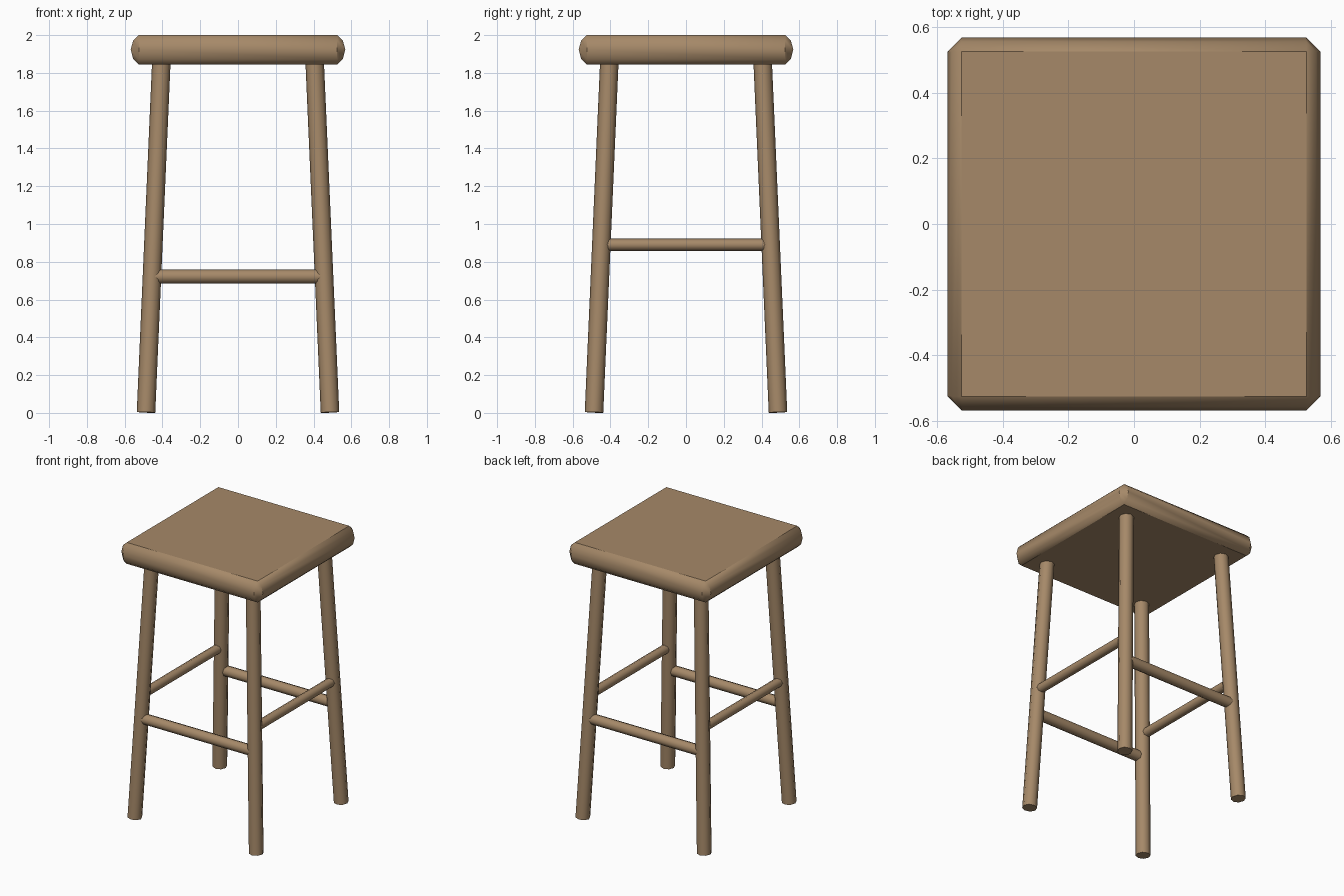
import bpy, bmesh, math
from mathutils import Vector

if "Cube" in bpy.data.objects:
    bpy.data.objects.remove(bpy.data.objects["Cube"])

wood = bpy.data.materials.new("wood")
wood.diffuse_color = (0.38, 0.25, 0.14, 1)
wood.use_nodes = True
wood.node_tree.nodes["Principled BSDF"].inputs["Base Color"].default_value = wood.diffuse_color


def finish(obj, angle):
    obj.data.materials.append(wood)
    bpy.ops.object.select_all(action='DESELECT')
    obj.select_set(True)
    bpy.context.view_layer.objects.active = obj
    bpy.ops.object.shade_smooth_by_angle(angle=math.radians(angle))


def rod(name, a, b, radius, sides=8):
    """Straight low-poly dowel between two points."""
    a, b = Vector(a), Vector(b)
    axis = b - a
    bpy.ops.mesh.primitive_cylinder_add(vertices=sides, radius=radius,
                                        depth=axis.length, location=(a + b) / 2)
    obj = bpy.context.object
    obj.name = name
    obj.rotation_euler = axis.to_track_quat('Z', 'Y').to_euler()
    finish(obj, 50)


# Seat: square slab with rounded edges, built from stacked rings
INNER = 0.525
bm = bmesh.new()
rings = []
for outer, z in [(INNER, 2.0), (0.555, 1.972), (0.568, 1.923), (0.555, 1.873), (INNER, 1.845)]:
    ring = []
    for sx, sy in [(1, 1), (-1, 1), (-1, -1), (1, -1)]:
        pair = [(sx * outer, sy * INNER, z), (sx * INNER, sy * outer, z)]
        if sx * sy < 0:
            pair.reverse()
        ring += [bm.verts.new(p) for p in pair]
    rings.append(ring)
for up, low in zip(rings, rings[1:]):
    for i in range(8):
        j = (i + 1) % 8
        bm.faces.new((up[i], low[i], low[j], up[j]))
bm.faces.new(rings[0])
bm.faces.new(rings[-1][::-1])
bmesh.ops.remove_doubles(bm, verts=bm.verts, dist=0.001)
bmesh.ops.recalc_face_normals(bm, faces=bm.faces)
mesh = bpy.data.meshes.new("seat")
bm.to_mesh(mesh)
bm.free()
seat = bpy.data.objects.new("seat", mesh)
bpy.context.collection.objects.link(seat)
finish(seat, 35)

# Splayed legs, running slightly into the seat
for sx, side in [(-1, "left"), (1, "right")]:
    for sy, end in [(-1, "front"), (1, "back")]:
        rod(f"{end}_{side}_leg", (sx * 0.487, sy * 0.487, 0.003),
            (sx * 0.405, sy * 0.405, 1.88), 0.049)

# Lower, thicker rungs at front and back
for sy, end in [(-1, "front"), (1, "back")]:
    rod(f"{end}_rung", (-0.445, sy * 0.46, 0.722), (0.445, sy * 0.46, 0.722), 0.038)

# Higher, thinner rungs at the sides
for sx, side in [(-1, "left"), (1, "right")]:
    rod(f"{side}_rung", (sx * 0.453, -0.435, 0.89), (sx * 0.453, 0.435, 0.89), 0.032)
